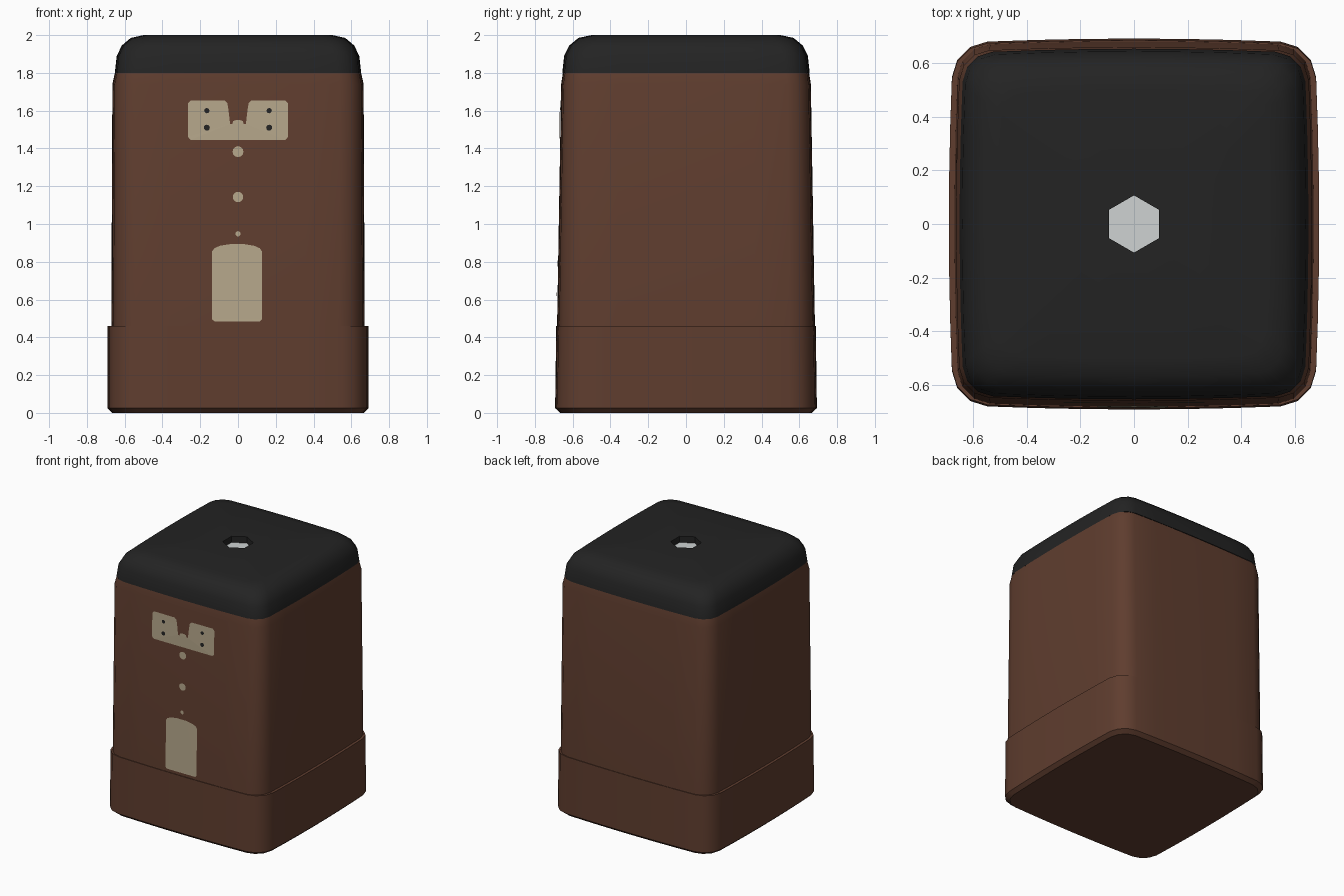
import bpy, bmesh, math

default = bpy.data.objects.get("Cube")
if default:
    bpy.data.objects.remove(default, do_unlink=True)


def material(name, r, g, b):
    m = bpy.data.materials.new(name)
    m.use_nodes = True
    m.diffuse_color = (r, g, b, 1)
    bsdf = m.node_tree.nodes["Principled BSDF"]
    bsdf.inputs["Base Color"].default_value = (r, g, b, 1)
    bsdf.inputs["Roughness"].default_value = 0.7
    return m


BROWN = material("brown", 0.115, 0.047, 0.028)
BLACK = material("black", 0.017, 0.017, 0.017)
BEIGE = material("beige", 0.47, 0.39, 0.26)
GREY = material("pale grey", 0.62, 0.65, 0.65)
BULGE = 0.025


def section(hx, hy, radius, z, steps=3, side=6):
    """Rounded rectangle whose sides bow outward."""
    flat = []
    for q, (sx, sy) in enumerate(((1, 1), (-1, 1), (-1, -1), (1, -1))):
        cx, cy = sx * (hx - radius), sy * (hy - radius)
        for i in range(steps + 1):
            a = math.pi / 2 * (q + i / steps)
            flat.append((cx + radius * math.cos(a), cy + radius * math.sin(a)))
    pts = []
    for i, (x, y) in enumerate(flat):
        nx, ny = flat[(i + 1) % len(flat)]
        n = side if i % (steps + 1) == steps else 1
        pts += [(x + (nx - x) * k / n, y + (ny - y) * k / n) for k in range(n)]
    return [(x * (1 - BULGE * (y / hy) ** 2), y * (1 - BULGE * (x / hx) ** 2), z)
            for x, y in pts]


def finish(name, bm, mat, smooth=True):
    bmesh.ops.recalc_face_normals(bm, faces=bm.faces)
    mesh = bpy.data.meshes.new(name)
    bm.to_mesh(mesh)
    bm.free()
    obj = bpy.data.objects.new(name, mesh)
    bpy.context.collection.objects.link(obj)
    mesh.materials.append(mat)
    if smooth:
        bpy.ops.object.select_all(action="DESELECT")
        obj.select_set(True)
        bpy.context.view_layer.objects.active = obj
        bpy.ops.object.shade_smooth_by_angle(angle=math.radians(35))
    return obj


def loft(bm, rings):
    """Skin a stack of equal rings and return the vertex rings."""
    loops = [[bm.verts.new(p) for p in ring] for ring in rings]
    for a, b in zip(loops, loops[1:]):
        for i in range(len(a)):
            j = (i + 1) % len(a)
            bm.faces.new((a[i], a[j], b[j], b[i]))
    return loops


def loop_edges(bm, loop):
    return [bm.edges.get((loop[i - 1], loop[i])) for i in range(len(loop))]


# Base: wide foot with a narrow ledge on top
bm = bmesh.new()
rings = loft(bm, [section(*s) for s in (
    (0.665, 0.665, 0.12, 0), (0.692, 0.693, 0.13, 0.025),
    (0.692, 0.687, 0.13, 0.46), (0.65, 0.65, 0.12, 0.46))])
bm.faces.new(rings[0])
finish("base", bm, BROWN)

# Body: slightly tapered, with a small shoulder under the lid
FOOT, TOP = (0.683, 0.44), (0.661, 1.74)
bm = bmesh.new()
rings = loft(bm, [section(*s) for s in (
    (0.671, FOOT[0], 0.12, FOOT[1]), (0.665, TOP[0], 0.11, TOP[1]),
    (0.652, 0.652, 0.11, 1.8))])
bm.faces.new(rings[0])
bm.faces.new(rings[-1])
finish("body", bm, BROWN)

# Lid: soft-edged cap with a six-sided hole
HOLE_DEPTH = 0.05
hexagon = [(0.107 * math.cos(a), 0.107 * math.sin(a))
           for a in (math.pi / 6 + i * math.pi / 3 for i in range(6))]
bm = bmesh.new()
rings = loft(bm, [section(*s) for s in (
    (0.652, 0.655, 0.11, 1.8), (0.642, 0.645, 0.11, 1.89),
    (0.615, 0.618, 0.11, 1.945), (0.568, 0.57, 0.1, 1.985),
    (0.5, 0.5, 0.09, 2.0))])
hole = loft(bm, [[(x, y, 2.0) for x, y in hexagon],
                 [(x, y, 2.0 - HOLE_DEPTH) for x, y in hexagon]])
bmesh.ops.bridge_loops(bm, edges=loop_edges(bm, rings[-1]) + loop_edges(bm, hole[0]))
finish("lid", bm, BLACK)

# Pale disc at the bottom of the hole
bm = bmesh.new()
bm.faces.new([bm.verts.new((x, y, 2.0 - HOLE_DEPTH + 0.002)) for x, y in hexagon])
finish("lens", bm, GREY, False)


# Painted details that follow the front of the body
def front_plate(name, outline, mat, lift=0.005):
    bm = bmesh.new()
    verts = []
    for x, z in outline:
        t = (z - FOOT[1]) / (TOP[1] - FOOT[1])
        depth = FOOT[0] + (TOP[0] - FOOT[0]) * t
        y = -depth * (1 - BULGE * (x / 0.67) ** 2) - lift
        verts.append(bm.verts.new((x, y, z)))
    face = bm.faces.new(verts)
    face.normal_update()
    if face.normal.y > 0:
        face.normal_flip()
    bmesh.ops.triangulate(bm, faces=[face])
    finish(name, bm, mat, False)


def circle(cx, cz, r, n=12):
    return [(cx + r * math.cos(2 * math.pi * i / n), cz + r * math.sin(2 * math.pi * i / n))
            for i in range(n)]


# Notched plate, drawn as a mirrored half outline
half = [(0.012, 1.55), (0.025, 1.545), (0.03, 1.53), (0.042, 1.53), (0.05, 1.6),
        (0.056, 1.64), (0.072, 1.655), (0.25, 1.655), (0.264, 1.64),
        (0.264, 1.46), (0.25, 1.445)]
front_plate("notched_plate", half + [(-x, z) for x, z in reversed(half)], BEIGE)
for side, word in ((1, "left"), (-1, "right")):
    front_plate(word + "_upper_dot", circle(side * 0.165, 1.6, 0.014), BLACK, 0.009)
    front_plate(word + "_lower_dot", circle(side * 0.165, 1.51, 0.016), BLACK, 0.009)

# Row of buttons
for i, (z, r) in enumerate(((1.383, 0.029), (1.143, 0.028), (0.948, 0.014))):
    front_plate("button_%d" % (i + 1), circle(0, z, r), BEIGE)

# Arched panel
half = [(0.04, 0.893), (0.09, 0.885), (0.12, 0.872), (0.132, 0.855), (0.132, 0.495), (0.12, 0.485)]
front_plate("arched_panel", [(x - 0.005, z) for x, z in
                             half + [(-x, z) for x, z in reversed(half)]], BEIGE)
